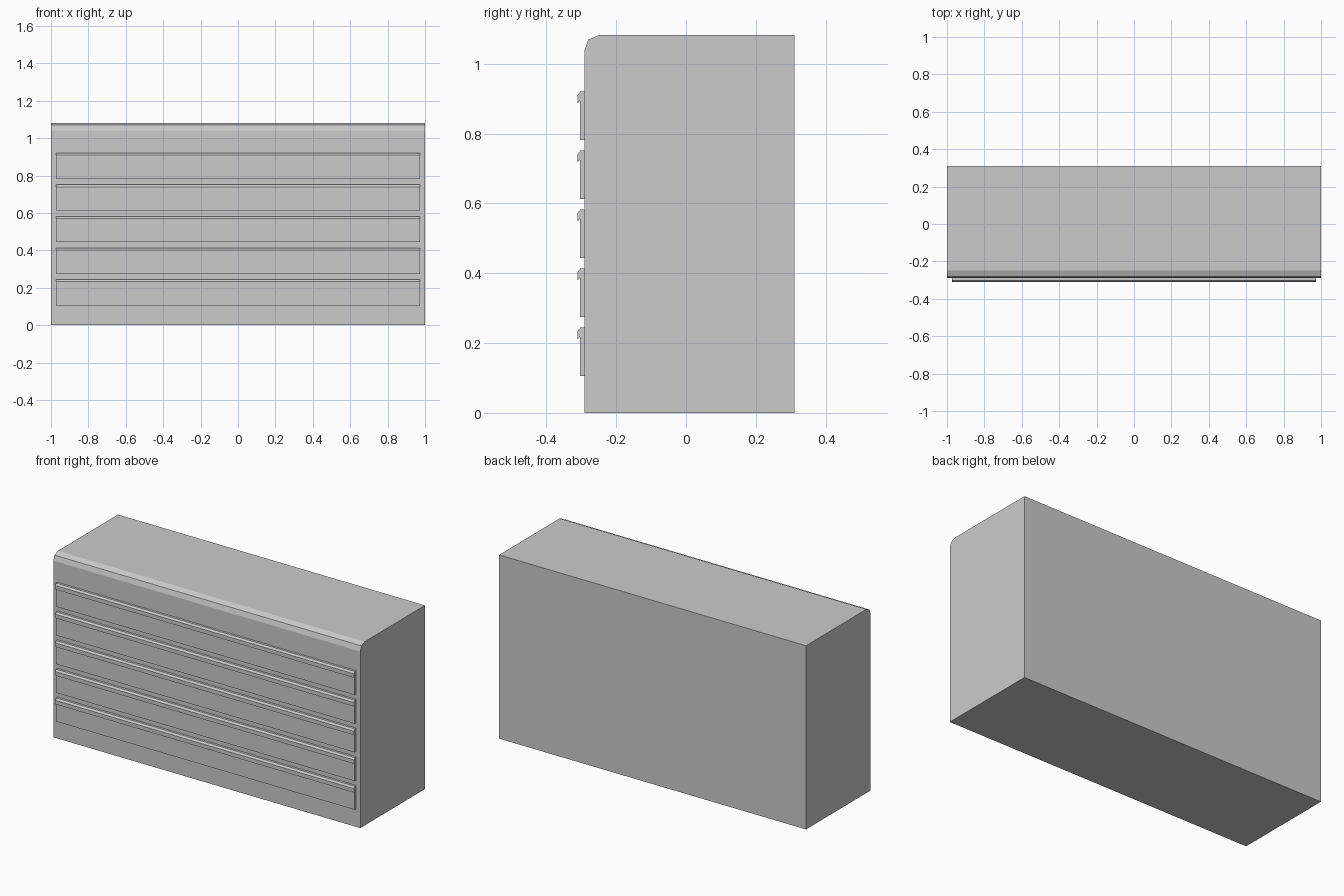
import bpy, bmesh

if "Cube" in bpy.data.objects:
    bpy.data.objects.remove(bpy.data.objects["Cube"])


def extrude_profile(name, points, half_width):
    """Sweep a closed (y, z) profile along x, centred on x = 0."""
    bm = bmesh.new()
    face = bm.faces.new([bm.verts.new((-half_width, y, z)) for y, z in points])
    result = bmesh.ops.extrude_face_region(bm, geom=[face])
    verts = [v for v in result["geom"] if isinstance(v, bmesh.types.BMVert)]
    bmesh.ops.translate(bm, verts=verts, vec=(2 * half_width, 0, 0))
    bmesh.ops.recalc_face_normals(bm, faces=bm.faces)
    mesh = bpy.data.meshes.new(name)
    bm.to_mesh(mesh)
    bm.free()
    obj = bpy.data.objects.new(name, mesh)
    bpy.context.collection.objects.link(obj)
    return obj


# Cabinet body with a faceted front top edge
FRONT, BACK, TOP = -0.29, 0.311, 1.082
extrude_profile("cabinet_body", [
    (BACK, 0), (BACK, TOP), (-0.249, TOP),
    (-0.28, 1.069), (FRONT, 1.04), (FRONT, 0)], 1.0)

# Five drawer fronts, each with a hooked pull lip along the top
DRAWER = [(FRONT, 0), (-0.304, 0), (-0.304, 0.112), (-0.311, 0.104),
          (-0.311, 0.127), (-0.303, 0.138), (FRONT, 0.138)]
for i in range(5):
    base = 0.106 + i * 0.169
    extrude_profile(f"drawer_front_{i + 1}",
                    [(y, z + base) for y, z in DRAWER], 0.973)
